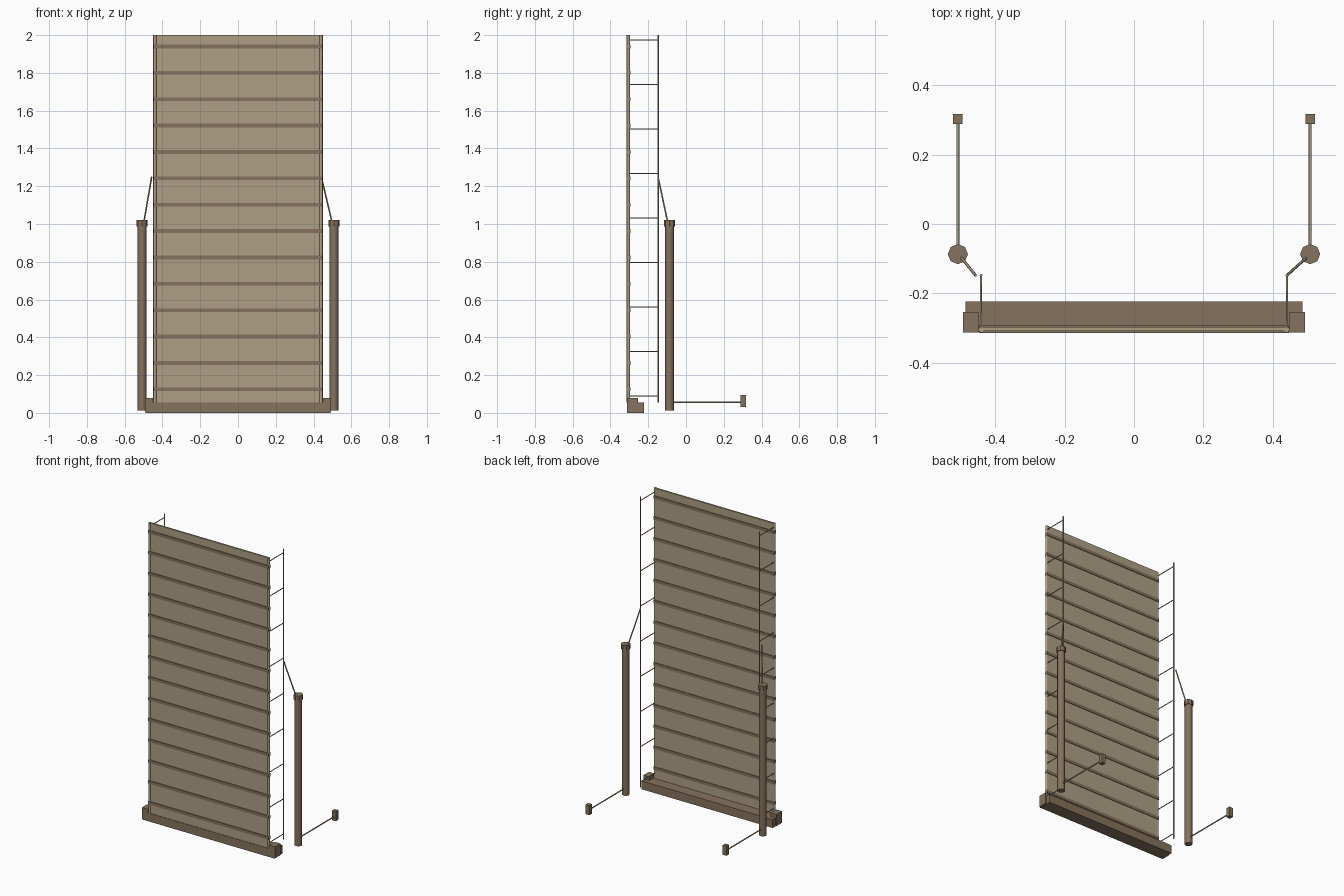
import bpy, math
from mathutils import Vector

if "Cube" in bpy.data.objects:
    bpy.data.objects.remove(bpy.data.objects["Cube"])


def material(name, rgb):
    m = bpy.data.materials.new(name)
    m.diffuse_color = (*rgb, 1)
    m.use_nodes = True
    m.node_tree.nodes["Principled BSDF"].inputs["Base Color"].default_value = m.diffuse_color
    return m


BROWN = material("brown", (0.24, 0.17, 0.11))
TAN = material("tan", (0.43, 0.35, 0.235))


def box(name, lo, hi, mat):
    lo, hi = Vector(lo), Vector(hi)
    bpy.ops.mesh.primitive_cube_add(size=1, location=(lo + hi) / 2)
    o = bpy.context.object
    o.name = name
    o.scale = [abs(d) for d in hi - lo]
    bpy.ops.object.transform_apply(location=False, rotation=False, scale=True)
    o.data.materials.append(mat)
    return o


def rod(name, a, b, r, mat, sides=8, smooth=True):
    a, b = Vector(a), Vector(b)
    bpy.ops.mesh.primitive_cylinder_add(vertices=sides, radius=r, depth=(b - a).length,
                                        location=(a + b) / 2)
    o = bpy.context.object
    o.name = name
    o.rotation_euler = (b - a).to_track_quat('Z', 'Y').to_euler()
    if smooth:
        bpy.ops.object.shade_smooth_by_angle(angle=math.radians(60))
    o.data.materials.append(mat)
    return o


# Tall sheet with horizontal ribs
box("panel_sheet", (-0.435, -0.309, 0.055), (0.435, -0.297, 2.0), TAN)
for i in range(14):
    z = 0.125 + i * 0.1396
    box("panel_rib", (-0.447, -0.314, z - 0.01), (0.447, -0.293, z + 0.01), BROWN)

# Bottom beam
box("base_beam", (-0.486, -0.312, 0.0), (0.486, -0.223, 0.056), BROWN)

for s, side in ((-1, "left"), (1, "right")):
    # Beam end block and panel edge pole
    box(side + "_end_block", (s * 0.449, -0.313, 0.003), (s * 0.493, -0.254, 0.08), BROWN)
    rod(side + "_edge_pole", (s * 0.44, -0.305, 0.055), (s * 0.44, -0.305, 2.0), 0.009, TAN)
    # Rear wire and its rungs
    rod(side + "_rear_wire", (s * 0.441, -0.148, 0.055), (s * 0.441, -0.148, 2.0), 0.004, TAN)
    for i in range(9):
        z = 0.09 + i * 0.2355
        rod(side + "_rung", (s * 0.441, -0.303, z), (s * 0.441, -0.148, z), 0.003, TAN, 6)
    # Post with octagonal cap
    rod(side + "_post", (s * 0.508, -0.087, 0.012), (s * 0.508, -0.087, 1.0), 0.024, BROWN)
    rod(side + "_post_cap", (s * 0.508, -0.087, 0.988), (s * 0.508, -0.087, 1.02), 0.029,
        BROWN, 8, False)
    # Slanted stay from post to rear wire
    end_x = 0.441 if s > 0 else 0.457
    rod(side + "_stay", (s * 0.5, -0.095, 1.0), (s * end_x, -0.148, 1.25), 0.004, TAN)
    # Floor rod and end pedal block
    rod(side + "_floor_rod", (s * 0.508, -0.087, 0.056), (s * 0.508, 0.295, 0.056), 0.004, TAN)
    box(side + "_pedal", (s * 0.494, 0.289, 0.03), (s * 0.522, 0.317, 0.094), BROWN)
